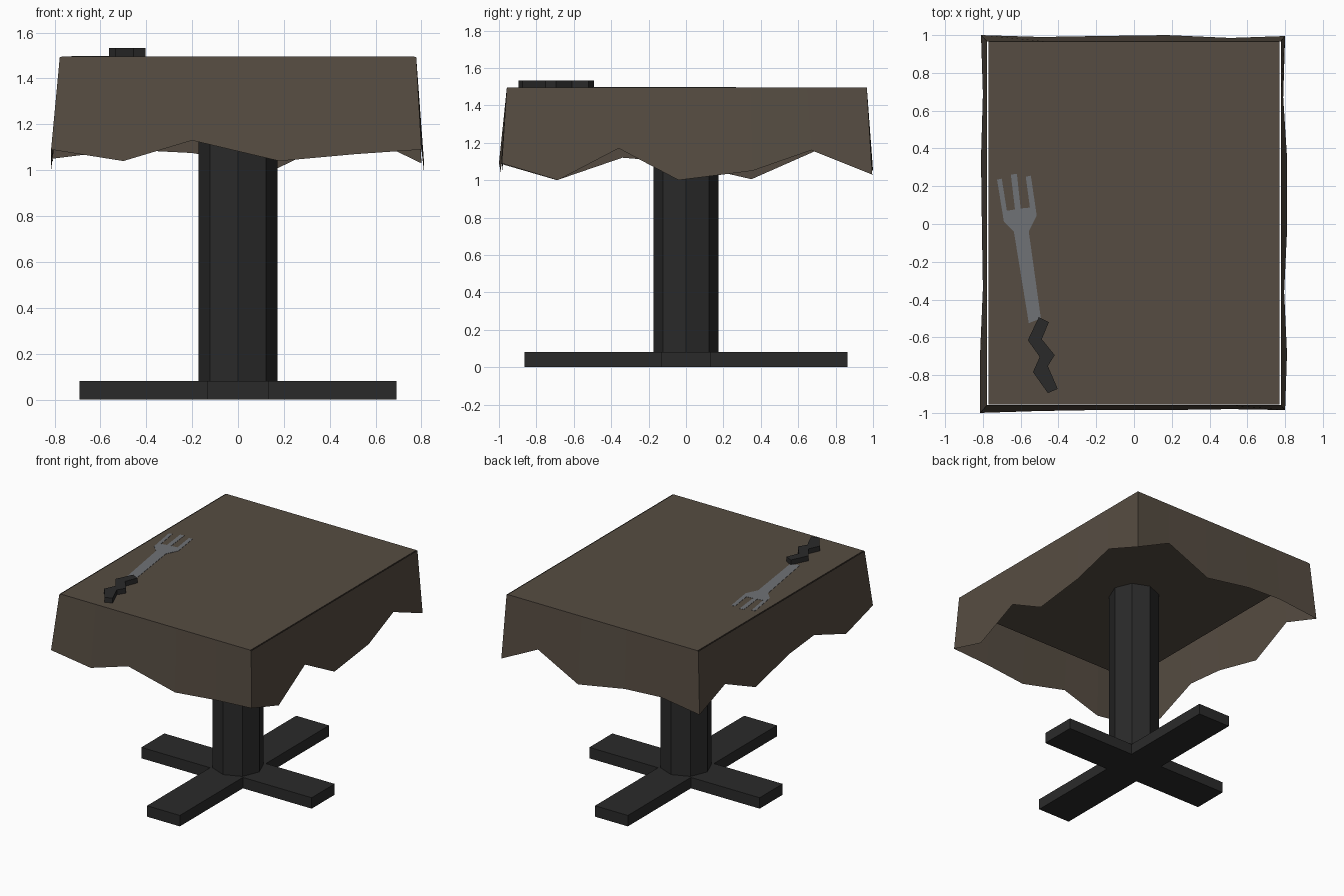
import bpy, bmesh

if "Cube" in bpy.data.objects:
    bpy.data.objects.remove(bpy.data.objects["Cube"])


def material(name, rgb):
    m = bpy.data.materials.new(name)
    m.diffuse_color = (*rgb, 1)
    m.use_nodes = True
    m.node_tree.nodes["Principled BSDF"].inputs["Base Color"].default_value = m.diffuse_color
    return m


CLOTH = material("brown cloth", (0.093, 0.073, 0.054))
BLACK = material("black paint", (0.023, 0.023, 0.023))
STEEL = material("grey steel", (0.160, 0.168, 0.180))


def finish(bm, name, mat):
    bmesh.ops.recalc_face_normals(bm, faces=bm.faces)
    me = bpy.data.meshes.new(name)
    bm.to_mesh(me)
    bm.free()
    me.materials.append(mat)
    ob = bpy.data.objects.new(name, me)
    bpy.context.collection.objects.link(ob)
    return ob


def prism(name, outline, z0, z1, mat):
    """Extrude a flat outline from z0 up to z1."""
    bm = bmesh.new()
    face = bm.faces.new([bm.verts.new((x, y, z0)) for x, y in outline])
    new = bmesh.ops.extrude_face_region(bm, geom=[face])["geom"]
    for v in new:
        if isinstance(v, bmesh.types.BMVert):
            v.co.z = z1
    return finish(bm, name, mat)


def rectangle(x, y0, y1):
    return [(-x, y0), (x, y0), (x, y1), (-x, y1)]


# Cross-shaped foot
w, lx, ly = 0.133, 0.69, 0.863
prism("cross_foot", [(lx, -w), (lx, w), (w, w), (w, ly), (-w, ly), (-w, w),
                     (-lx, w), (-lx, -w), (-w, -w), (-w, -ly), (w, -ly), (w, -w)],
      0, 0.08, BLACK)

# Octagonal column
bm = bmesh.new()
bmesh.ops.create_cone(bm, cap_ends=True, segments=8, radius1=0.173, radius2=0.173, depth=1.3)
bmesh.ops.translate(bm, vec=(0, 0, 0.08 + 0.65), verts=bm.verts)
finish(bm, "column", BLACK)

# Table top, set in a little under the cloth
prism("table_top", rectangle(0.725, -0.905, 0.915), 1.375, 1.49, CLOTH)

# Flat part of the cloth
prism("cloth_top", rectangle(0.770, -0.955, 0.965), 1.49, 1.496, CLOTH)

# Hanging cloth: ragged hem points, running round from the front left corner
X, Y0, Y1, TOP = 0.777, -0.958, 0.967, 1.494
sides = [
    [(-.815, -1.0, 1.09), (-.50, -.99, 1.04), (-.20, -.985, 1.13),
     (.18, -.985, 1.04), (.51, -.98, 1.07)],
    [(.80, -.985, 1.09), (.81, -.685, 1.0), (.795, -.36, 1.17),
     (.81, -.04, 1.0), (.81, .355, 1.05), (.79, .67, 1.16)],
    [(.80, .995, 1.03), (.51, .985, 1.17), (.175, 1.0, 1.01),
     (-.20, .995, 1.075), (-.49, .99, 1.09)],
    [(-.81, 1.0, 1.05), (-.80, .69, 1.155), (-.81, .35, 1.005),
     (-.805, -.04, 1.095), (-.80, -.34, 1.12), (-.815, -.69, 1.0)],
]
corners = rectangle(X, Y0, Y1)
bm = bmesh.new()
ring = []
for i, hem in enumerate(sides):
    cx, cy = corners[i]
    for j, (x, y, z) in enumerate(hem):
        if j == 0:
            top = (cx, cy)
        elif i % 2 == 0:
            top = (x * 0.965, cy)
        else:
            top = (cx, y * 0.965)
        ring.append((bm.verts.new((*top, TOP)), bm.verts.new((x, y, z))))
for i, (top, low) in enumerate(ring):
    top0, low0 = ring[i - 1]
    bm.faces.new((top0, low0, low, top))
finish(bm, "cloth_skirt", CLOTH)

# Three-pronged fork head, lying almost flush on the cloth
prism("fork_head", [(-.725, .235), (-.689, .013), (-.636, -.04), (-.557, -.525),
                    (-.493, -.50), (-.557, -.04), (-.515, .045), (-.546, .256),
                    (-.573, .25), (-.551, .087), (-.60, .082), (-.62, .266),
                    (-.652, .261), (-.63, .077), (-.673, .07), (-.70, .24)],
      1.494, 1.498, STEEL)

# Zigzag fork handle
prism("fork_handle", [(-.451, -.52), (-.488, -.61), (-.42, -.694), (-.456, -.752),
                      (-.404, -.873), (-.456, -.895), (-.535, -.784), (-.499, -.704),
                      (-.562, -.615), (-.504, -.493)],
      1.494, 1.532, BLACK)
